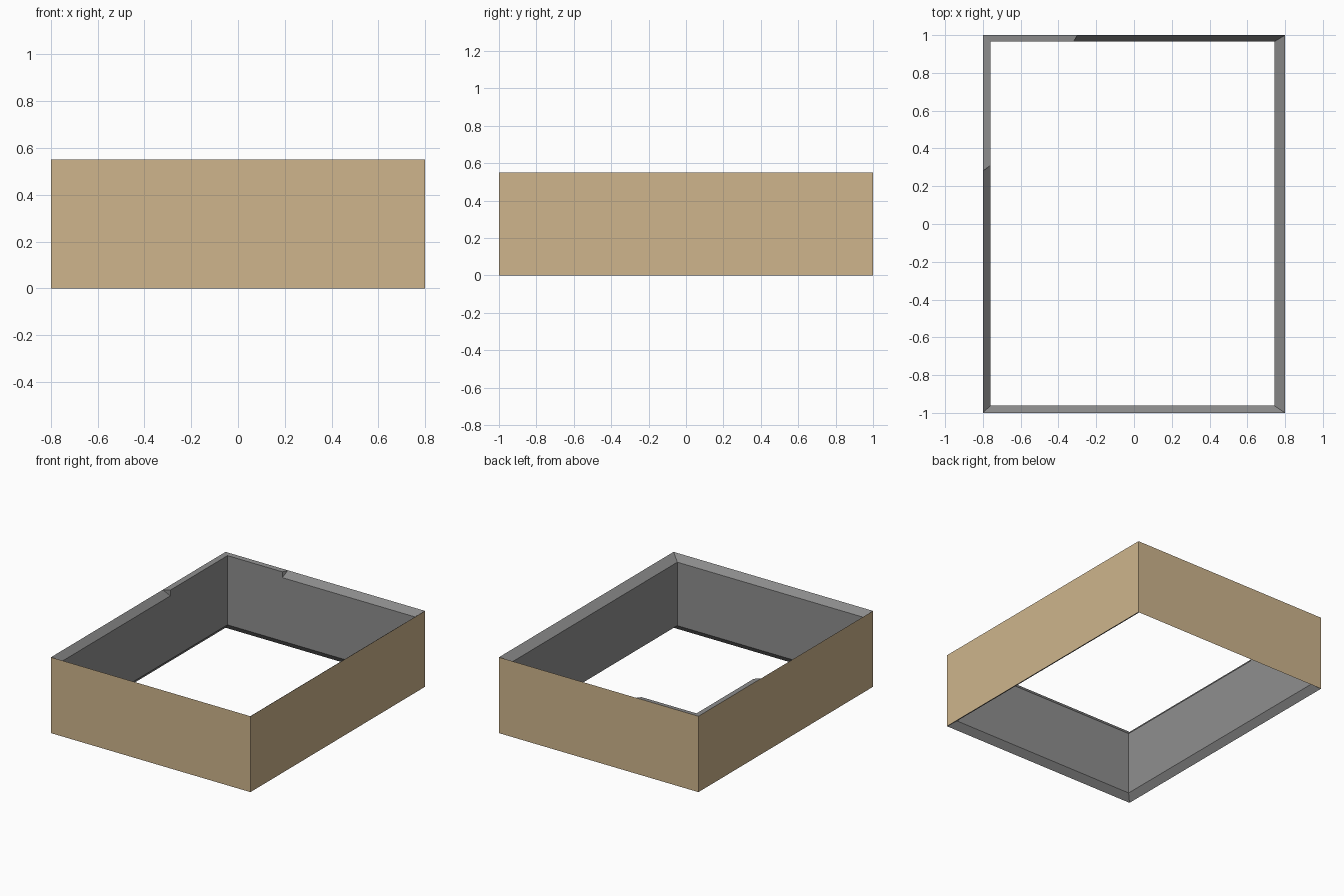
import bpy, bmesh

if "Cube" in bpy.data.objects:
    bpy.data.objects.remove(bpy.data.objects["Cube"])


def material(name, rgb):
    m = bpy.data.materials.new(name)
    m.diffuse_color = (*rgb, 1)
    m.use_nodes = True
    m.node_tree.nodes["Principled BSDF"].inputs["Base Color"].default_value = m.diffuse_color
    return m


tan = material("tan", (0.62, 0.46, 0.265))
grey = material("grey", (0.275, 0.275, 0.275))


def make_object(name, bm, mats):
    bmesh.ops.recalc_face_normals(bm, faces=bm.faces)
    me = bpy.data.meshes.new(name)
    bm.to_mesh(me)
    bm.free()
    for m in mats:
        me.materials.append(m)
    ob = bpy.data.objects.new(name, me)
    bpy.context.collection.objects.link(ob)
    return ob


H, DROP = 0.55, 0.045
OUT = (-0.8, 0.8, -1.0, 1.0)
INN = (-0.76, 0.743, -0.962, 0.965)


def ring(bm, box, z):
    x0, x1, y0, y1 = box
    return [bm.verts.new((x, y, z)) for x, y in ((x0, y0), (x1, y0), (x1, y1), (x0, y1))]


# Open rectangular wall: tan outside, grey inside with bevelled edges
bm = bmesh.new()
rings = [ring(bm, OUT, 0), ring(bm, OUT, H), ring(bm, INN, H - DROP), ring(bm, INN, DROP)]
for r in range(4):
    a, b = rings[r], rings[(r + 1) % 4]
    for i in range(4):
        j = (i + 1) % 4
        f = bm.faces.new((a[i], a[j], b[j], b[i]))
        f.material_index = 0 if r == 0 else 1
make_object("wall_frame", bm, (tan, grey))

# Flat-topped lip filling the bevel around the back left corner
bm = bmesh.new()
stations = [((-0.30, OUT[3]), (-0.32, INN[3])),
            ((OUT[0], OUT[3]), (INN[0], INN[3])),
            ((OUT[0], 0.28), (INN[0], 0.31))]
rows = [[bm.verts.new((*o, H)), bm.verts.new((*i, H - 0.003)), bm.verts.new((*i, H - DROP))]
        for o, i in stations]
for a, b in zip(rows, rows[1:]):
    for k in range(3):
        n = (k + 1) % 3
        bm.faces.new((a[k], a[n], b[n], b[k]))
bm.faces.new(rows[0])
bm.faces.new(rows[-1])
make_object("corner_lip", bm, (grey,))
